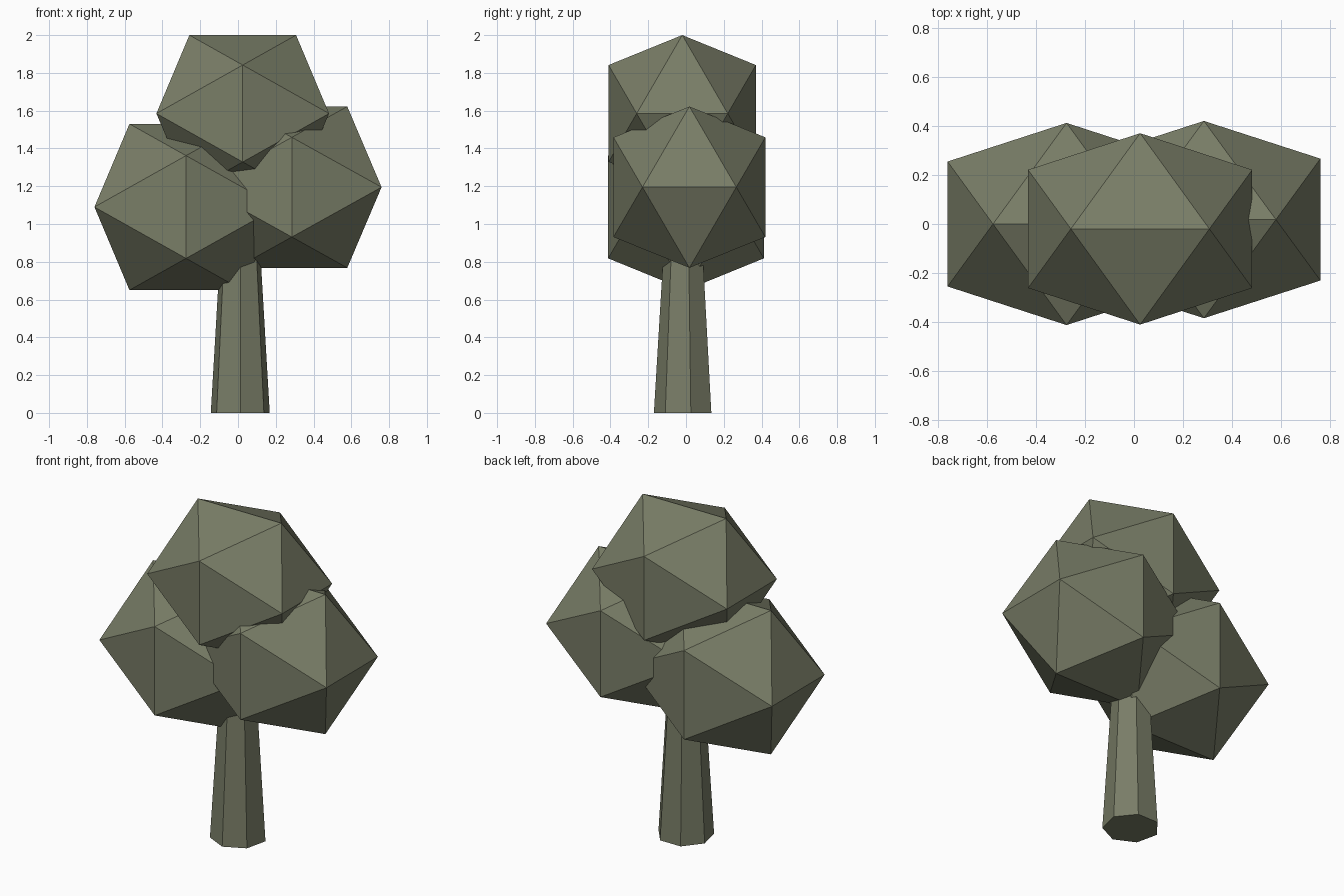
import bpy
import bmesh
from math import pi

cube = bpy.data.objects.get("Cube")
if cube:
    bpy.data.objects.remove(cube, do_unlink=True)

# One flat olive colour for the whole tree
olive = bpy.data.materials.new("olive_grey")
olive.use_nodes = True
colour = (0.19, 0.205, 0.135, 1)
olive.diffuse_color = colour
shader = olive.node_tree.nodes["Principled BSDF"]
shader.inputs["Base Color"].default_value = colour
shader.inputs["Roughness"].default_value = 0.9


def add_object(name, bm, location):
    bmesh.ops.recalc_face_normals(bm, faces=bm.faces)
    mesh = bpy.data.meshes.new(name)
    bm.to_mesh(mesh)
    bm.free()
    mesh.materials.append(olive)
    obj = bpy.data.objects.new(name, mesh)
    obj.location = location
    bpy.context.collection.objects.link(obj)
    return obj


def foliage(name, location, half_size):
    """Stretched icosahedron: corners of three crossed golden rectangles."""
    short = 2 / (1 + 5 ** 0.5)
    bm = bmesh.new()
    for s in (-1, 1):
        for t in (-short, short):
            for corner in ((s, t, 0), (0, s, t), (t, 0, s)):
                bm.verts.new([c * h for c, h in zip(corner, half_size)])
    bmesh.ops.convex_hull(bm, input=bm.verts[:])
    return add_object(name, bm, location)


# Three foliage clumps
foliage("foliage_right", (-0.275, 0, 1.09), (0.485, 0.412, 0.44))
foliage("foliage_left", (0.285, 0.018, 1.195), (0.475, 0.402, 0.427))
foliage("foliage_top", (0.025, -0.02, 1.585), (0.457, 0.39, 0.415))

# Tapered seven-sided trunk, one edge facing the front
height = 1.0
bm = bmesh.new()
bmesh.ops.create_cone(bm, cap_ends=True, segments=7,
                      radius1=0.16, radius2=0.1, depth=height)
trunk = add_object("trunk", bm, (0.012, -0.01, height / 2))

# Turn the first corner of the trunk to the front
first = min(trunk.data.vertices, key=lambda v: (round(v.co.z, 3), -abs(v.co.y)))
trunk.rotation_euler.z = pi if first.co.y > 0 else 0
